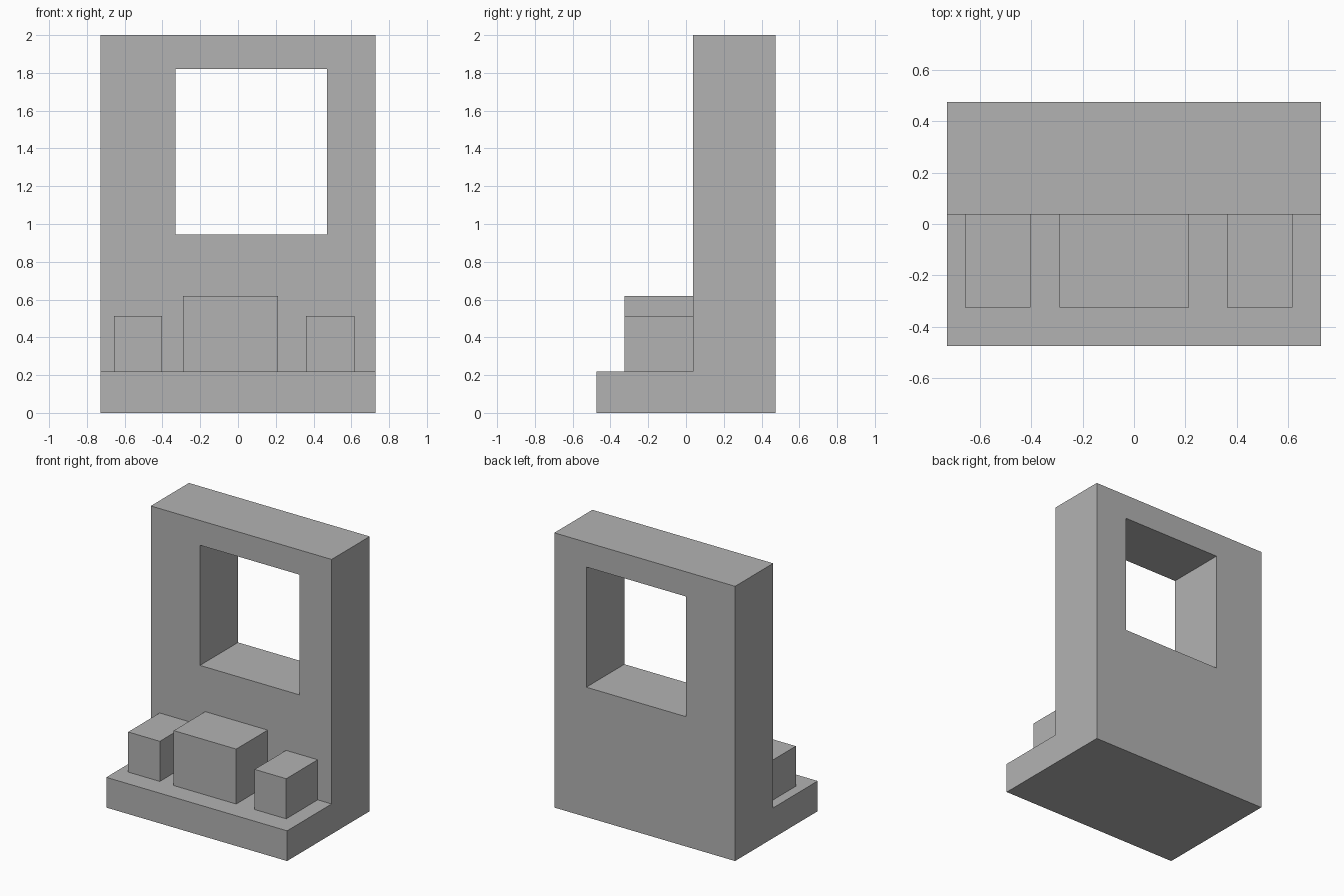
import bpy
import bmesh

default = bpy.data.objects.get("Cube")
if default:
    bpy.data.objects.remove(default, do_unlink=True)

HALF_W, HALF_D, HEIGHT = 0.728, 0.475, 2.0
WALL_Y, STEP_Z, BLOCK_Y = 0.037, 0.22, -0.325

# Single plain grey
grey = bpy.data.materials.new("plain grey")
grey.use_nodes = True
colour = (0.45, 0.45, 0.45, 1)
grey.diffuse_color = colour
grey.node_tree.nodes["Principled BSDF"].inputs["Base Color"].default_value = colour


def extrude_profile(name, profile, x0, x1):
    """Solid from a (y, z) outline swept along x."""
    bm = bmesh.new()
    face = bm.faces.new([bm.verts.new((x0, y, z)) for y, z in profile])
    swept = bmesh.ops.extrude_face_region(bm, geom=[face])["geom"]
    verts = [v for v in swept if isinstance(v, bmesh.types.BMVert)]
    bmesh.ops.translate(bm, verts=verts, vec=(x1 - x0, 0, 0))
    bmesh.ops.recalc_face_normals(bm, faces=bm.faces)
    mesh = bpy.data.meshes.new(name)
    bm.to_mesh(mesh)
    bm.free()
    mesh.materials.append(grey)
    obj = bpy.data.objects.new(name, mesh)
    bpy.context.collection.objects.link(obj)
    return obj


def box(name, x, y, z):
    outline = [(y[0], z[0]), (y[1], z[0]), (y[1], z[1]), (y[0], z[1])]
    return extrude_profile(name, outline, *x)


# Upright wall and low front step as one L-shaped solid
body = extrude_profile("wall_and_step", [
    (-HALF_D, 0), (HALF_D, 0), (HALF_D, HEIGHT),
    (WALL_Y, HEIGHT), (WALL_Y, STEP_Z), (-HALF_D, STEP_Z)], -HALF_W, HALF_W)

# Off-centre window cut through the wall
cutter = box("window_cutter", (-0.332, 0.47), (-0.2, 0.7), (0.945, 1.82))
cutter.hide_render = True
cut = body.modifiers.new("window", "BOOLEAN")
cut.operation = "DIFFERENCE"
cut.solver = "EXACT"
cut.object = cutter
bpy.context.view_layer.objects.active = body
bpy.ops.object.modifier_apply(modifier=cut.name)
bpy.data.objects.remove(cutter, do_unlink=True)

# Three blocks standing on the step against the wall
for name, x0, x1, top in [("right_block", -0.657, -0.402, 0.512),
                          ("middle_block", -0.29, 0.213, 0.62),
                          ("left_block", 0.361, 0.616, 0.512)]:
    box(name, (x0, x1), (BLOCK_Y, WALL_Y), (STEP_Z, top))
